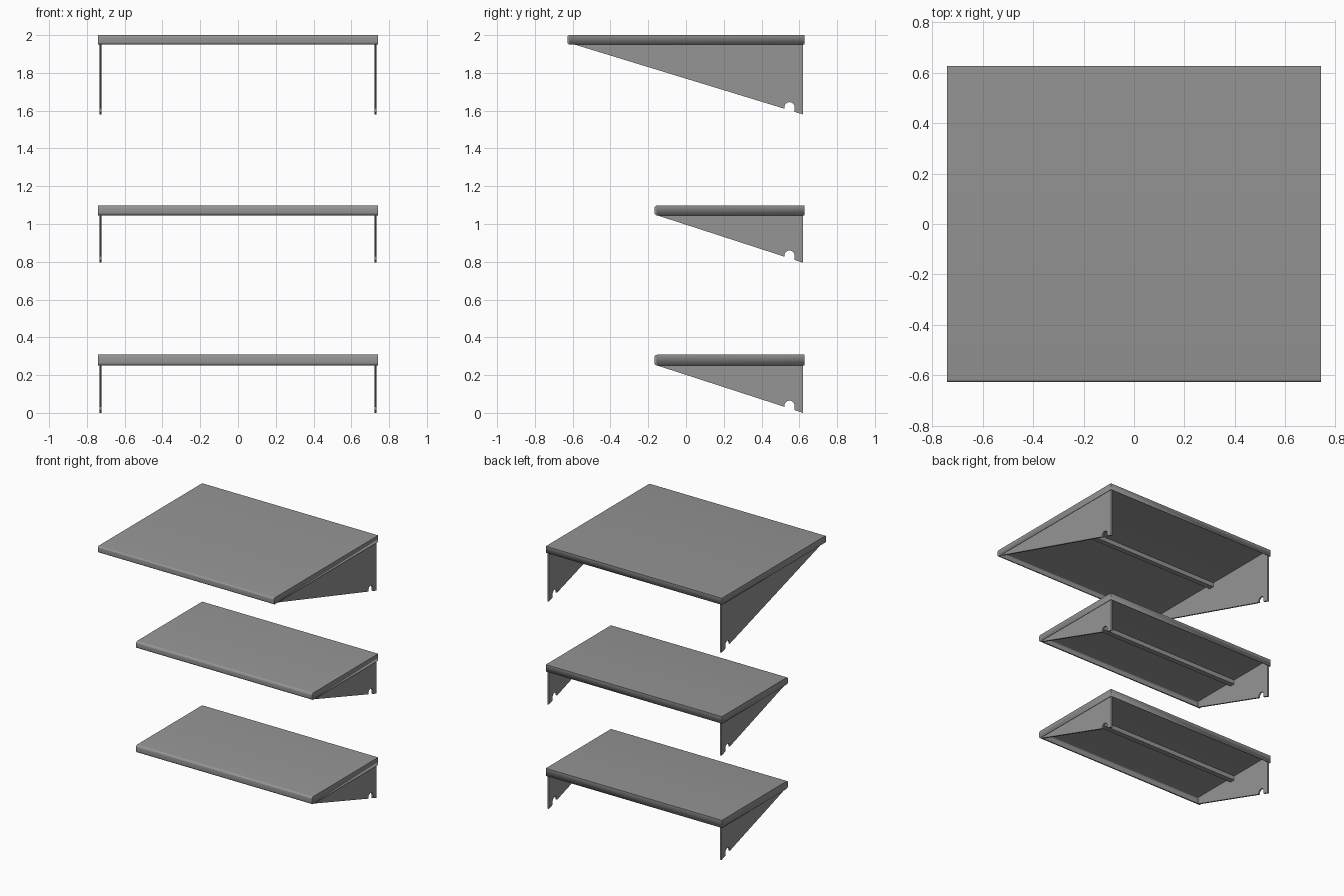
import bpy, bmesh, math

cube = bpy.data.objects.get("Cube")
if cube:
    bpy.data.objects.remove(cube, do_unlink=True)

grey = bpy.data.materials.new("grey metal")
grey.use_nodes = True
COLOUR = (0.3, 0.3, 0.3, 1)
grey.diffuse_color = COLOUR
grey.node_tree.nodes["Principled BSDF"].inputs["Base Color"].default_value = COLOUR

HALF_W, BACK, SHEET = 0.742, 0.628, 0.007


def finish(bm, name):
    bmesh.ops.recalc_face_normals(bm, faces=bm.faces)
    mesh = bpy.data.meshes.new(name)
    bm.to_mesh(mesh)
    bm.free()
    mesh.materials.append(grey)
    obj = bpy.data.objects.new(name, mesh)
    bpy.context.collection.objects.link(obj)
    return obj


def smooth(obj):
    bpy.ops.object.select_all(action='DESELECT')
    obj.select_set(True)
    bpy.context.view_layer.objects.active = obj
    bpy.ops.object.shade_smooth_by_angle(angle=math.radians(35))


def box(bm, x0, x1, y0, y1, z0, z1):
    verts = bmesh.ops.create_cube(bm, size=1)["verts"]
    for v in verts:
        v.co.x = x1 if v.co.x > 0 else x0
        v.co.y = y1 if v.co.y > 0 else y0
        v.co.z = z1 if v.co.z > 0 else z0


def tray(name, front, low, top, radius):
    """Folded sheet open underneath, with a rounded front lip."""
    bm = bmesh.new()
    box(bm, -HALF_W, HALF_W, front, BACK, low, top)
    nose = [e for e in bm.edges if all(v.co.y < front + 0.001 for v in e.verts)
            and abs(e.verts[0].co.x - e.verts[1].co.x) > 1]
    bmesh.ops.bevel(bm, geom=nose, offset=radius, segments=5, profile=0.5, affect='EDGES')
    bm.normal_update()
    under = [f for f in bm.faces if f.normal.z < -0.99 and f.calc_area() > 0.5]
    bmesh.ops.delete(bm, geom=under, context='FACES_ONLY')
    obj = finish(bm, name)
    sheet = obj.modifiers.new("sheet", 'SOLIDIFY')
    sheet.thickness = SHEET
    sheet.offset = -1
    smooth(obj)


def bracket(name, side, tip, low, top, foot):
    """Tapered plate with a hook notch near the lower back corner."""
    back, mid, r = 0.62, 0.548, 0.027
    slope = (foot - low) / (back - tip)
    edge = lambda y: low + slope * (y - tip)
    arc_z = foot + 0.038
    outline = [(back, top - SHEET), (tip, top - SHEET), (tip, low), (mid - r, edge(mid - r))]
    for i in range(13):
        a = math.pi * (1 - i / 12)
        outline.append((mid + r * math.cos(a), arc_z + r * math.sin(a)))
    outline += [(mid + r, edge(mid + r)), (back, foot)]
    bm = bmesh.new()
    face = bm.faces.new([bm.verts.new((side * 0.722, y, z)) for y, z in outline])
    moved = bmesh.ops.extrude_face_region(bm, geom=[face])["geom"]
    for v in moved:
        if isinstance(v, bmesh.types.BMVert):
            v.co.x += side * 0.012
    finish(bm, name)


# name, front y, skirt bottom, top, bracket tip y, bracket foot z, nose radius
SHELVES = [
    ("top", -0.628, 1.95, 2.0, -0.59, 1.58, 0.012),
    ("middle", -0.168, 1.045, 1.098, -0.15, 0.795, 0.016),
    ("lower", -0.168, 0.25, 0.308, -0.15, 0.0, 0.016),
]

for name, front, low, top, tip, foot, radius in SHELVES:
    tray(name + "_shelf_tray", front, low, top, radius)
    for side, label in ((1, "left"), (-1, "right")):
        bracket(f"{name}_{label}_bracket", side, tip, low, top, foot)
    # stiffening bar under the panel
    centre = (front + BACK) / 2
    bm = bmesh.new()
    box(bm, -0.722, 0.722, centre - 0.02, centre + 0.02, top - 0.04, top - SHEET)
    finish(bm, name + "_stiffener")
